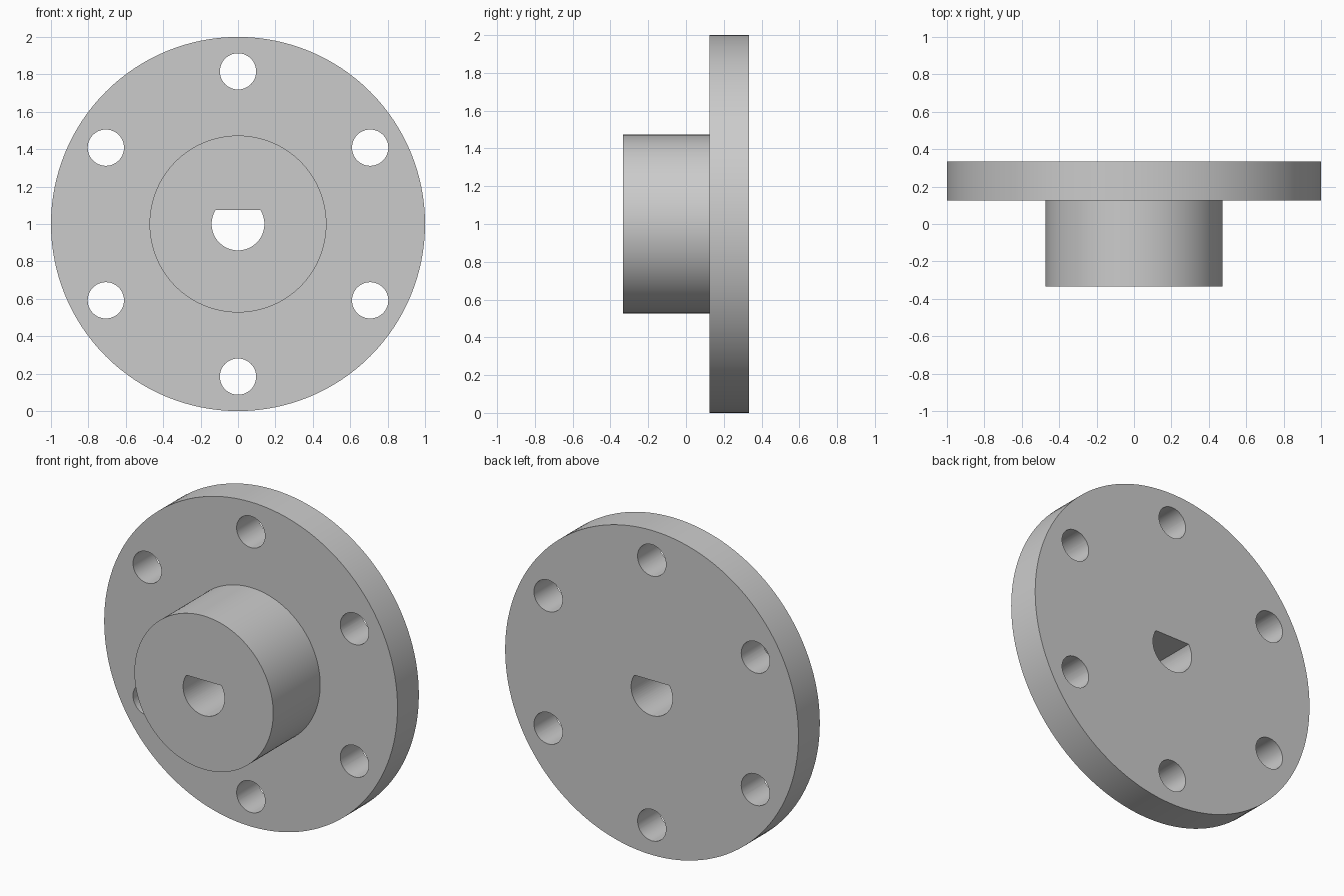
import bpy, bmesh
from math import sin, cos, pi, asin, radians
from mathutils import Matrix, Vector

cube = bpy.data.objects.get("Cube")
if cube:
    bpy.data.objects.remove(cube, do_unlink=True)

# Dimensions
CENTRE_Z = 1.0
FRONT, STEP, BACK = -0.333, 0.125, 0.333
FLANGE_R, HUB_R = 1.0, 0.473
BORE_R, BORE_FLAT = 0.141, 0.076
HOLE_R, HOLE_RING = 0.097, 0.816

grey = bpy.data.materials.new("plain grey")
grey.use_nodes = True
colour = (0.6, 0.6, 0.6, 1)
grey.diffuse_color = colour
grey.node_tree.nodes["Principled BSDF"].inputs["Base Color"].default_value = colour


def make_object(name, bm):
    bmesh.ops.recalc_face_normals(bm, faces=bm.faces)
    mesh = bpy.data.meshes.new(name)
    bm.to_mesh(mesh)
    bm.free()
    mesh.materials.append(grey)
    obj = bpy.data.objects.new(name, mesh)
    bpy.context.collection.objects.link(obj)
    obj.location.z = CENTRE_Z
    return obj


def add_prism(bm, outline):
    """Extrude an (x, z) outline right through the part along y."""
    face = bm.faces.new([bm.verts.new((x, FRONT - 0.1, z)) for x, z in outline])
    out = bmesh.ops.extrude_face_region(bm, geom=[face])
    moved = [v for v in out["geom"] if isinstance(v, bmesh.types.BMVert)]
    bmesh.ops.translate(bm, verts=moved, vec=(0, BACK - FRONT + 0.2, 0))


# Flange and hub: one stepped profile turned about the y axis
bm = bmesh.new()
profile = [(0, FRONT), (HUB_R, FRONT), (HUB_R, STEP),
           (FLANGE_R, STEP), (FLANGE_R, BACK), (0, BACK)]
verts = [bm.verts.new((r, y, 0)) for r, y in profile]
edges = [bm.edges.new(pair) for pair in zip(verts, verts[1:])]
bmesh.ops.spin(bm, geom=verts + edges, cent=(0, 0, 0), axis=(0, 1, 0),
               angle=2 * pi, steps=128, use_merge=True)
bmesh.ops.remove_doubles(bm, verts=bm.verts, dist=1e-5)
flange = make_object("flange_with_hub", bm)

# Cutter: D-shaped shaft bore and six bolt holes
bm = bmesh.new()
start = asin(BORE_FLAT / BORE_R)
sweep = pi + 2 * start
add_prism(bm, [(BORE_R * cos(start - sweep * i / 48),
                BORE_R * sin(start - sweep * i / 48)) for i in range(49)])
for k in range(6):
    a = radians(30 + 60 * k)
    cx, cz = HOLE_RING * cos(a), HOLE_RING * sin(a)
    add_prism(bm, [(cx + HOLE_R * cos(2 * pi * i / 48),
                    cz + HOLE_R * sin(2 * pi * i / 48)) for i in range(48)])
cutter = make_object("hole_cutter", bm)
cutter.hide_render = True

# Cut the holes, then discard the cutter
cut = flange.modifiers.new("holes", "BOOLEAN")
cut.operation = "DIFFERENCE"
cut.solver = "EXACT"
cut.object = cutter
bpy.ops.object.select_all(action="DESELECT")
flange.select_set(True)
bpy.context.view_layer.objects.active = flange
bpy.ops.object.modifier_apply(modifier=cut.name)
bpy.data.objects.remove(cutter, do_unlink=True)
bpy.ops.object.shade_smooth_by_angle(angle=radians(30))
